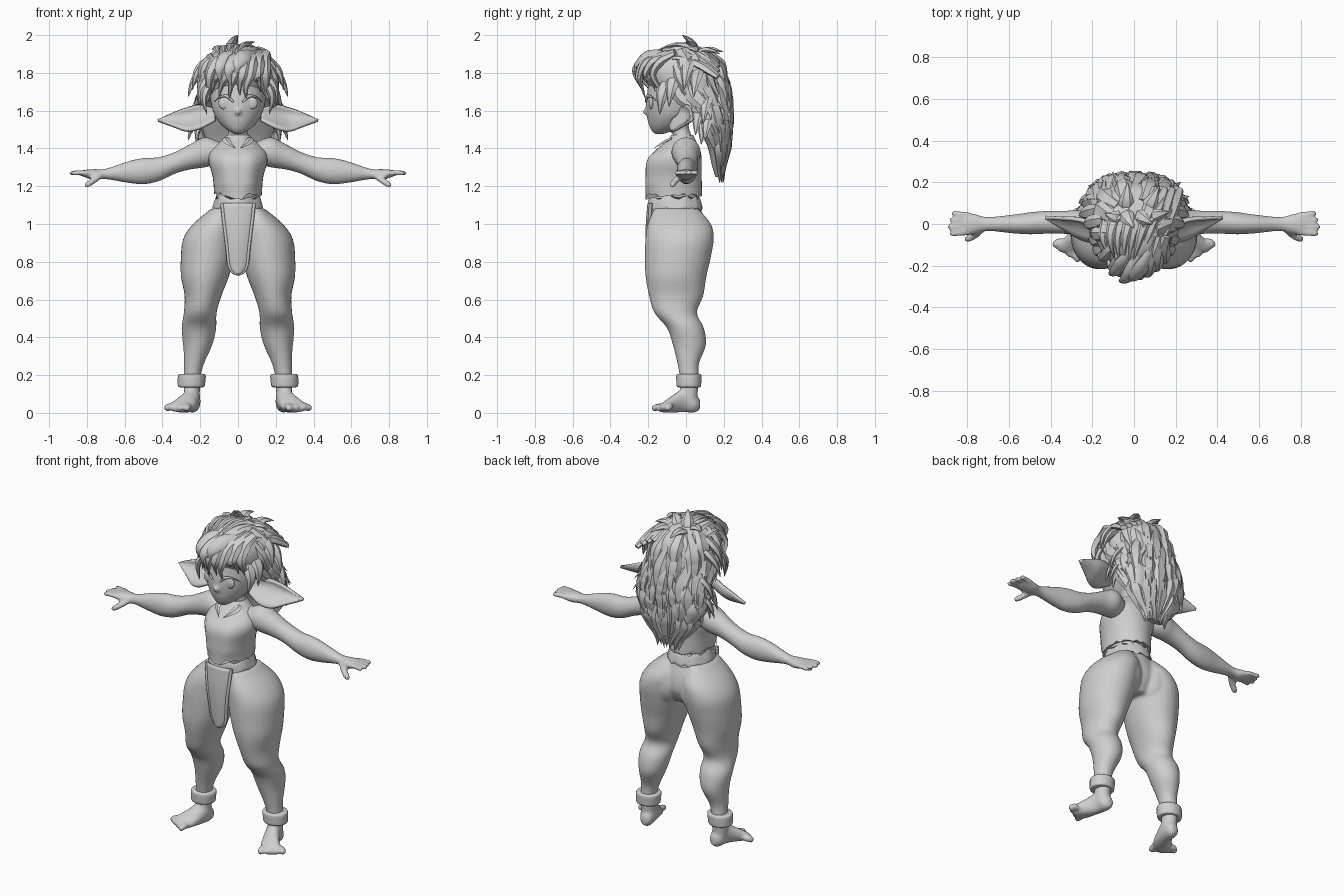
import bpy, bmesh, math, random
from mathutils import Vector

random.seed(7)
cube = bpy.data.objects.get("Cube")
if cube:
    bpy.data.objects.remove(cube)

clay = bpy.data.materials.new("clay_grey")
clay.use_nodes = True
GREY = (0.62, 0.62, 0.62, 1)
clay.diffuse_color = GREY
for node in clay.node_tree.nodes:
    if node.type == 'BSDF_PRINCIPLED':
        node.inputs["Base Color"].default_value = GREY


def finish(bm, name, angle=50):
    """Turn a bmesh into a smooth shaded object."""
    bmesh.ops.recalc_face_normals(bm, faces=bm.faces[:])
    mesh = bpy.data.meshes.new(name)
    bm.to_mesh(mesh)
    bm.free()
    mesh.materials.append(clay)
    for p in mesh.polygons:
        p.use_smooth = True
    mesh.set_sharp_from_angle(angle=math.radians(angle))
    obj = bpy.data.objects.new(name, mesh)
    bpy.context.scene.collection.objects.link(obj)
    return obj


def spline(keys, steps=4):
    """Catmull-Rom through tuples of any length."""
    out = []
    for i in range(len(keys) - 1):
        a, b, c, d = keys[max(i - 1, 0)], keys[i], keys[i + 1], keys[min(i + 2, len(keys) - 1)]
        for k in range(steps):
            t = k / steps
            out.append(tuple(q + 0.5 * t * (r - p + t * (2 * p - 5 * q + 4 * r - s + t * (3 * (q - r) + s - p)))
                             for p, q, r, s in zip(a, b, c, d)))
    return out + [keys[-1]]


def skin_rings(bm, rings):
    loops = [[bm.verts.new(p) for p in ring] for ring in rings]
    n = len(loops[0])
    for a, b in zip(loops, loops[1:]):
        for i in range(n):
            bm.faces.new((a[i], a[(i + 1) % n], b[(i + 1) % n], b[i]))
    bm.faces.new(loops[0][::-1])
    bm.faces.new(loops[-1])


def loft(bm, keys, axis='z', side=1, n=28):
    """Ellipses (x, y, z, r1, r2) stacked along one axis."""
    rings = []
    for x, y, z, r1, r2 in spline(keys):
        ring = []
        for i in range(n):
            c, s = r1 * math.cos(math.tau * i / n), r2 * math.sin(math.tau * i / n)
            d = {'z': (c, s, 0), 'x': (0, c, s), 'y': (c, 0, s)}[axis]
            ring.append((side * (x + d[0]), y + d[1], z + d[2]))
        rings.append(ring)
    skin_rings(bm, rings)


def tube(bm, path, width, thick, out, profile, n=8):
    """Flattened tube along a path; profile(t) scales the section."""
    pts = [Vector(p) for p in spline([tuple(p) for p in path])]
    rings = []
    for k, p in enumerate(pts):
        tangent = (pts[min(k + 1, len(pts) - 1)] - pts[max(k - 1, 0)]).normalized()
        u = tangent.cross(Vector(out)).normalized()
        v = u.cross(tangent)
        f = profile(k / (len(pts) - 1))
        rings.append([p + u * (width * f * math.cos(math.tau * i / n)) + v * (thick * f * math.sin(math.tau * i / n))
                      for i in range(n)])
    skin_rings(bm, rings)


def leaf(t):
    return max(0.03, (0.55 + 1.5 * t) if t < 0.3 else (1 - t) / 0.7)


def digit(t):
    return 1 if t < 0.75 else max(0.3, math.sqrt(max(0, 1 - ((t - 0.75) / 0.27) ** 2)))


def ball(bm, centre, radii):
    made = bmesh.ops.create_uvsphere(bm, u_segments=20, v_segments=12, radius=1)
    for v in made['verts']:
        v.co = Vector(centre) + Vector(r * c for r, c in zip(radii, v.co))


def sheet(bm, rows):
    grid = [[bm.verts.new(p) for p in row] for row in rows]
    for a, b in zip(grid, grid[1:]):
        for i in range(len(a) - 1):
            bm.faces.new((a[i], a[i + 1], b[i + 1], b[i]))


def solidify(obj, amount):
    mod = obj.modifiers.new("thickness", 'SOLIDIFY')
    mod.thickness = amount
    mod.offset = 0


# Body: torso, head, limbs merged into one skin
body = bmesh.new()
loft(body, [(0, -.04, .84, .08, .11), (0, -.04, .92, .13, .15), (0, -.04, 1.0, .17, .145),
            (0, -.05, 1.06, .145, .135), (0, -.06, 1.13, .112, .125), (0, -.06, 1.3, .135, .12),
            (0, -.03, 1.4, .13, .09), (0, -.015, 1.45, .07, .055), (0, -.03, 1.5, .048, .048), (0, -.04, 1.58, .05, .05)])
loft(body, [(0, -.14, 1.475, .02, .02), (0, -.13, 1.49, .045, .05), (0, -.1, 1.52, .085, .095),
            (0, -.075, 1.57, .122, .132), (0, -.058, 1.63, .142, .155), (0, -.04, 1.7, .15, .165),
            (0, -.02, 1.8, .15, .17), (0, -.02, 1.88, .1, .12), (0, -.02, 1.91, .03, .04)])
ball(body, (0, -.208, 1.595), (.018, .022, .018))
ball(body, (0, -.185, 1.55), (.045, .02, .016))
for s in (1, -1):
    # leg with knee, calf and buttock
    loft(body, [(.245, .015, .06, .043, .045), (.243, .017, .18, .045, .05), (.233, .012, .26, .053, .057),
                (.213, .018, .36, .077, .088), (.207, -.003, .45, .092, .098), (.2, -.055, .53, .087, .113),
                (.185, -.052, .62, .098, .144), (.175, -.053, .72, .127, .161), (.16, -.043, .82, .143, .174),
                (.146, -.034, .92, .145, .181), (.117, -.035, 1.0, .121, .168), (.085, -.052, 1.08, .058, .118)], 'z', s)
    ball(body, (s * .195, -.1, .565), (.055, .07, .08))
    ball(body, (s * .25, .015, .4), (.045, .06, .11))
    ball(body, (s * .097, .035, .93), (.092, .1, .13))
    # foot and toes
    loft(body, [(.235, .075, .045, .018, .025), (.24, .05, .05, .04, .048), (.245, 0, .068, .045, .066),
                (.265, -.05, .055, .054, .053), (.294, -.1, .037, .068, .035), (.307, -.13, .026, .06, .024)], 'y', s)
    for i in range(4):
        tube(body, [(s * (.26 + .028 * i), -.09, .03), (s * (.266 + .033 * i), -.14 + .017 * i, .033),
                    (s * (.275 + .036 * i), -.182 + .024 * i, .018)], .021, .019, (0, 0, 1), digit, 10)
    # arm and hand
    loft(body, [(.08, -.02, 1.375, .05, .05), (.17, 0, 1.38, .077, .08), (.25, .003, 1.357, .064, .068),
                (.33, .008, 1.325, .056, .058), (.42, .008, 1.29, .055, .064), (.5, .003, 1.28, .053, .07),
                (.58, 0, 1.275, .045, .058), (.7, 0, 1.265, .034, .028), (.76, 0, 1.262, .048, .029),
                (.81, 0, 1.267, .056, .02), (.83, 0, 1.267, .05, .013)], 'x', s)
    for i in range(4):
        y = -.044 + .031 * i
        reach = .895 - .01 * abs(i - 1)
        tube(body, [(s * .79, y * .9, 1.268), (s * .84, y, 1.272), (s * reach, y * 1.1, 1.268)],
             .0145, .014, (0, 0, 1), digit, 10)
    tube(body, [(s * .73, -.025, 1.255), (s * .765, -.055, 1.23), (s * .81, -.078, 1.2)],
         .019, .017, (0, 0, 1), digit, 10)
skin = finish(body, "body", 180)
mod = skin.modifiers.new("merge", 'REMESH')
mod.mode = 'VOXEL'
mod.voxel_size = .009
mod.use_smooth_shade = True
mod = skin.modifiers.new("soften", 'SMOOTH')
mod.factor = .5
mod.iterations = 6

# Eyes with heavy lids
eyes, lids = bmesh.new(), bmesh.new()
for s in (1, -1):
    ball(eyes, (s * .068, -.184, 1.64), (.036, .013, .034))
    tube(lids, [(s * .025, -.212, 1.645), (s * .06, -.204, 1.677), (s * .1, -.178, 1.67), (s * .125, -.15, 1.645)],
         .009, .008, (0, -1, 0), leaf)
finish(eyes, "eyes")
finish(lids, "eyelids")

# Pointed ears, leaning back and cupped towards the front
ears = bmesh.new()
for s in (1, -1):
    rows = []
    for x, y, top, low, depth in spline([(.12, -.05, 1.61, 1.55, .01), (.2, -.045, 1.63, 1.51, .04),
                                         (.27, -.025, 1.615, 1.495, .04), (.34, .0, 1.59, 1.518, .02),
                                         (.425, .03, 1.554, 1.548, 0)]):
        rows.append([(s * x, y + depth * (1 - (k / 4 - 1) ** 2) + (1 - k / 4) * (top - low) * .35,
                      top + (low - top) * k / 8) for k in range(9)])
    sheet(ears, rows)
solidify(finish(ears, "ears"), .016)

# Cropped top with a ragged hem
top = bmesh.new()
loft(top, [(0, -.065, 1.16, .126, .15), (0, -.065, 1.25, .134, .148), (0, -.062, 1.33, .155, .145),
           (0, -.045, 1.385, .147, .122), (0, -.025, 1.44, .09, .078), (0, -.02, 1.47, .06, .058)], 'z', 1, 36)
for v in top.verts:
    if v.co.z < 1.17:
        v.co.z += random.uniform(-.015, .012) - .035 * max(0, 1 - abs(v.co.x) / .05) * (v.co.y < -.1)
    if v.co.y < -.1 and 1.2 < v.co.z < 1.38:
        v.co.y -= .012 * math.exp(-((abs(v.co.x) - .07) / .04) ** 2)
finish(top, "crop_top", 40)
collar = bmesh.new()
for s in (1, -1):
    tube(collar, [(s * .07, -.075, 1.455), (s * .05, -.125, 1.43), (s * .012, -.17, 1.4)],
         .022, .007, (0, -1, .5), leaf, 4)
finish(collar, "collar", 30)

# Waistband
band = bmesh.new()
loft(band, [(0, -.055, 1.075, .134, .14), (0, -.057, 1.09, .133, .144), (0, -.06, 1.125, .122, .138),
            (0, -.06, 1.14, .116, .13)], 'z', 1, 36)
for v in band.verts:
    v.co.z += .01 * math.sin(9 * math.atan2(v.co.x, v.co.y))
finish(band, "waistband", 35)

# Hanging front panel with a piped edge
panel, piping = bmesh.new(), bmesh.new()
edge = spline([(1.11, -.198, .085), (1.0, -.207, .073), (.9, -.207, .06), (.8, -.2, .05), (.755, -.196, .036), (.738, -.195, .012)])
sheet(panel, [[(w * k / 4, y + .015 * (k / 4) ** 2, z) for k in range(-4, 5)] for z, y, w in edge])
solidify(finish(panel, "front_panel"), .012)
for s in (1, -1):
    tube(piping, [(s * w, y + .012, z) for z, y, w in edge[::3]] + [(0, -.19, .735)], .009, .009, (0, -1, 0), lambda t: 1)
finish(piping, "panel_piping")

# Ankle cuffs
cuffs = bmesh.new()
for s in (1, -1):
    loft(cuffs, [(.247, .015, .135, .056, .052), (.247, .015, .14, .07, .064), (.246, .015, .165, .073, .067),
                 (.244, .015, .2, .073, .067), (.243, .015, .207, .06, .056)], 'z', s, 18)
finish(cuffs, "ankle_cuffs", 35)

# Hair mass, and long wavy locks that flow down its surface
SHELL = [(0, .175, 1.25, .06, .02), (0, .17, 1.32, .105, .035), (0, .165, 1.42, .165, .055), (0, .14, 1.52, .205, .09),
         (0, .1, 1.62, .205, .13), (0, .025, 1.7, .195, .195), (0, -.012, 1.8, .187, .215),
         (0, -.012, 1.87, .16, .185), (0, -.02, 1.92, .11, .125), (0, -.02, 1.945, .04, .04)]
hair = bmesh.new()
loft(hair, SHELL, 'z', 1, 36)
finish(hair, "hair_mass")


def on_shell(a, z, grow):
    ring = min(spline(SHELL, 10), key=lambda r: abs(r[2] - z))
    return Vector((ring[3] * grow * math.sin(a), ring[1] + ring[4] * grow * math.cos(a), z))


locks = bmesh.new()
for z0, count, spread in ((1.92, 8, 2.1), (1.85, 11, 2.0), (1.76, 11, 1.9), (1.67, 12, 1.85),
                          (1.58, 11, 1.75), (1.49, 10, 1.6)):
    for i in range(count):
        a = spread * (2 * (i + random.uniform(.2, .8)) / count - 1)
        z = z0 + random.uniform(-.03, .03)
        drop = min(random.uniform(.24, .36), z - 1.22)
        sway = random.uniform(-.22, .22)
        flare = random.uniform(1.1, 1.3)
        path = [on_shell(a + sway * math.sin(4 * t), z - drop * t, grow)
                for t, grow in ((0, .93), (.25, 1.0), (.5, 1.03), (.75, 1.05), (1, flare))]
        tube(locks, path, random.uniform(.035, .055), .026, path[2] - Vector((0, .03, z - .15)), leaf, 6)
finish(locks, "hair_locks", 40)

# Strands combed across the crown, from the back left to the front right
crown = bmesh.new()
for i in range(9):
    x = -.14 + .036 * i
    lift = 1.955 - 3 * x * x + random.uniform(-.012, .012)
    tube(crown, [(x + .07, .17, lift - .1), (x + .03, .07, lift - .035), (x - .01, -.06, lift),
                 (x * .6 - .03, -.2 + abs(x) * .3, lift - .06 + random.uniform(0, .02))],
         .042, .024, (x * 2, 0, 1), leaf, 6)
for x, y, tx, ty, tz in ((-.05, .06, 0, -.02, 2.0), (0, .05, .09, .0, 1.965), (.05, .03, .17, .06, 1.91),
                         (-.06, .02, -.14, .05, 1.925), (.06, .06, .12, .18, 1.9), (-.04, .06, -.03, .2, 1.91)):
    tube(crown, [(x, y, 1.9), ((x + tx) / 2, (y + ty) / 2, (tz + 1.94) / 2), (tx, ty, tz)], .04, .022, (0, 0, 1), leaf, 6)
finish(crown, "crown_strands", 40)

# Fringe swept over the forehead, with loose strands beside the face
fringe = bmesh.new()
for x, tx, tz in ((-.15, -.17, 1.63), (-.105, -.14, 1.69), (-.06, -.1, 1.67), (-.02, -.045, 1.66),
                  (.02, .01, 1.68), (.06, .045, 1.66), (.1, .12, 1.7), (.14, .165, 1.64)):
    front = -.255 + 4 * x * x
    tube(fringe, [(x * .6 + .07, -.06, 1.91), (x * .8 + .02, front + .05, 1.87), (x, front, 1.79),
                  (tx * .9, -.24 + 4 * tx * tx, tz + .06), (tx, -.22 + 4 * tx * tx, tz)],
         random.uniform(.036, .05), .024, (x, -1, .3), leaf, 6)
for s in (1, -1):
    for y, x, z in ((-.13, .165, 1.58), (-.08, .2, 1.62), (.06, .25, 1.47), (.11, .265, 1.44), (.09, .22, 1.42),
                    (.1, .25, 1.53), (0, .24, 1.71), (.05, .265, 1.67)):
        tube(fringe, [(s * .15, y + .02, z + .17), (s * (x * .5 + .1), y, z + .09), (s * x, y - .01, z)],
             .042, .022, (s, -.4, 0), leaf, 6)
# curled forelocks
for x, y, z in ((-.05, -.275, 1.81), (-.01, -.265, 1.83), (-.1, -.24, 1.82)):
    tube(fringe, [(x + .09, -.13, 1.9), (x + .04, y + .05, z + .05), (x, y, z), (x + .015, y + .03, z - .085)],
         .05, .024, (0, -1, .3), leaf, 8)
finish(fringe, "fringe", 40)
